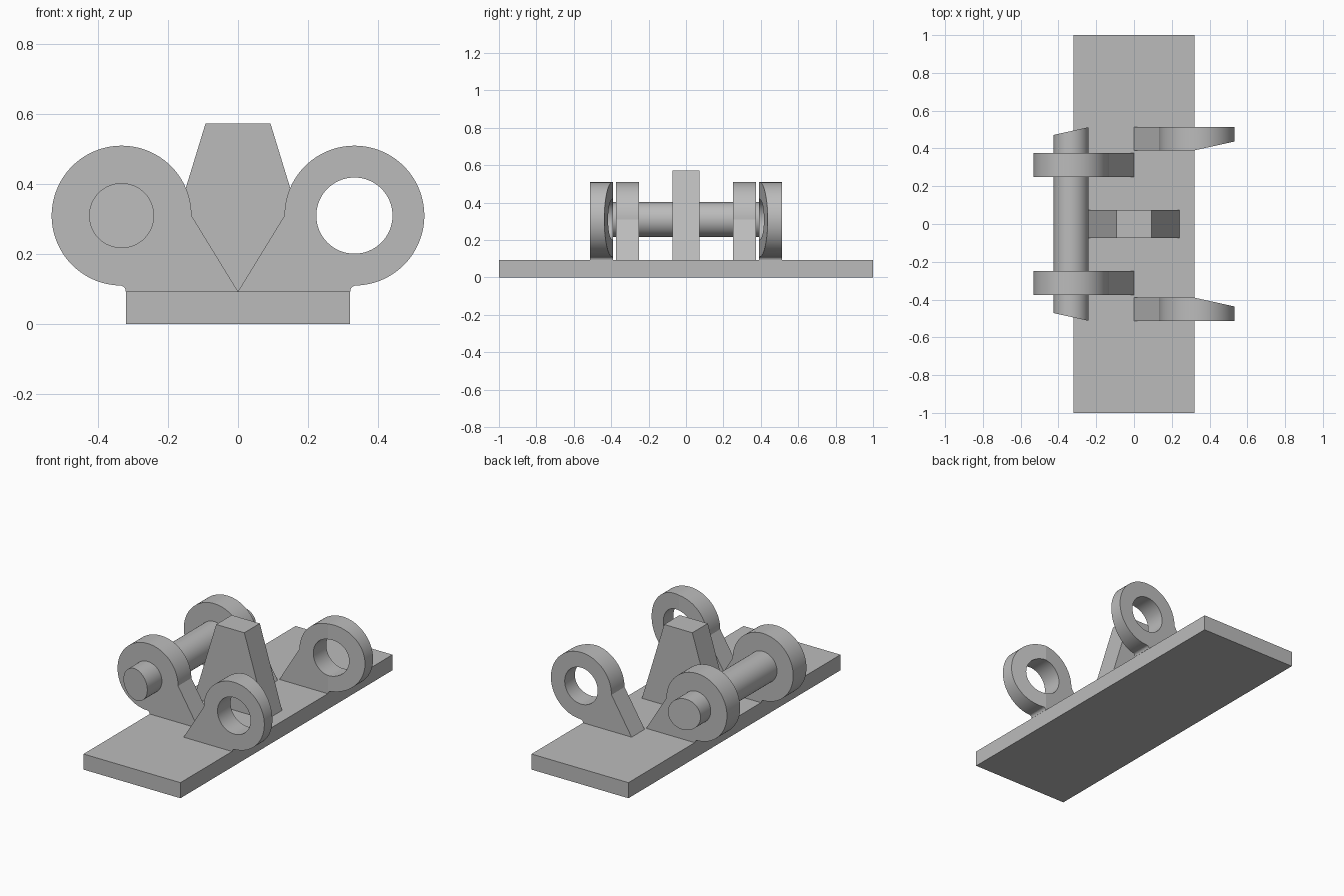
import bpy, bmesh
from math import cos, sin, pi, radians

if "Cube" in bpy.data.objects:
    bpy.data.objects.remove(bpy.data.objects["Cube"])

GREY = (0.5, 0.5, 0.5, 1)
grey = bpy.data.materials.new("plain grey")
grey.use_nodes = True
grey.diffuse_color = GREY
grey.node_tree.nodes["Principled BSDF"].inputs["Base Color"].default_value = GREY

BASE_TOP = 0.093
EYE_X, EYE_Z, EYE_R = 0.333, 0.31, 0.2
PIN_R, HOLE_R = 0.093, 0.109
TAPER = 0.22
TAPER_X = 0.32


def arc(cx, cz, r, start, end, steps):
    angles = [radians(start + (end - start) * i / steps) for i in range(steps + 1)]
    return [(cx + r * cos(a), cz + r * sin(a)) for a in angles]


def prism(name, loops, y0, y1, cut_x=None, shape=None):
    """Extrude x-z loops (outline, then holes) along y; shape moves the vertices."""
    bm = bmesh.new()
    caps = ([], [])
    for loop in loops:
        rings = [[bm.verts.new((x, y, z)) for x, z in loop] for y in (y0, y1)]
        n = len(loop)
        for i in range(n):
            j = (i + 1) % n
            bm.faces.new((rings[0][i], rings[0][j], rings[1][j], rings[1][i]))
            for cap, ring in zip(caps, rings):
                cap.append(bm.edges.get((ring[i], ring[j])))
    for cap in caps:
        bmesh.ops.triangle_fill(bm, edges=cap, use_beauty=True, normal=(0, 1, 0))
    if cut_x is not None:
        bmesh.ops.bisect_plane(bm, geom=bm.verts[:] + bm.edges[:] + bm.faces[:],
                               plane_co=(cut_x, 0, 0), plane_no=(1, 0, 0))
    if shape:
        for v in bm.verts:
            shape(v.co)
    bmesh.ops.recalc_face_normals(bm, faces=bm.faces[:])
    mesh = bpy.data.meshes.new(name)
    bm.to_mesh(mesh)
    bm.free()
    mesh.materials.append(grey)
    obj = bpy.data.objects.new(name, mesh)
    bpy.context.collection.objects.link(obj)
    bpy.ops.object.select_all(action="DESELECT")
    obj.select_set(True)
    bpy.context.view_layer.objects.active = obj
    bpy.ops.object.shade_smooth_by_angle(angle=radians(8))
    return obj


def mirror_y(obj):
    mod = obj.modifiers.new("mirror", "MIRROR")
    mod.use_axis = (False, True, False)
    mod.use_mirror_merge = False


def lug_outline(side):
    # Foot on the centre line, round eye, small fillet back to the plate
    points = [(0, BASE_TOP)]
    points += arc(EYE_X, EYE_Z, EYE_R, 180, -88, 72)
    points += arc(0.338, BASE_TOP, 0.017, 90, 180, 6)
    return [(side * x, z) for x, z in points]


# Base plate
prism("base_plate", [[(-0.32, 0), (0.32, 0), (0.32, BASE_TOP), (-0.32, BASE_TOP)]], -1, 1)

# Central wedge-shaped post
prism("centre_post", [[(-0.24, BASE_TOP), (0.24, BASE_TOP), (0.093, 0.573), (-0.093, 0.573)]],
      -0.073, 0.073)

# Lugs that carry the pin
mirror_y(prism("pin_lugs", [lug_outline(-1)], 0.25, 0.375))


# Lugs with open eyes, the inner face tapering outward
def taper_inner(co):
    if co.y < 0.45:
        co.y += TAPER * max(0, co.x - TAPER_X)


hole = arc(EYE_X, EYE_Z, HOLE_R, 0, 360, 64)[:-1]
mirror_y(prism("eye_lugs", [lug_outline(1), hole], 0.39, 0.513, TAPER_X, taper_inner))


# Hinge pin with slanted ends
def slant_ends(co):
    reach = 0.492 + TAPER * (co.x + EYE_X)
    co.y = reach if co.y > 0 else -reach


prism("hinge_pin", [arc(-EYE_X, EYE_Z, PIN_R, 0, 360, 64)[:-1]], -0.5, 0.5, shape=slant_ends)
